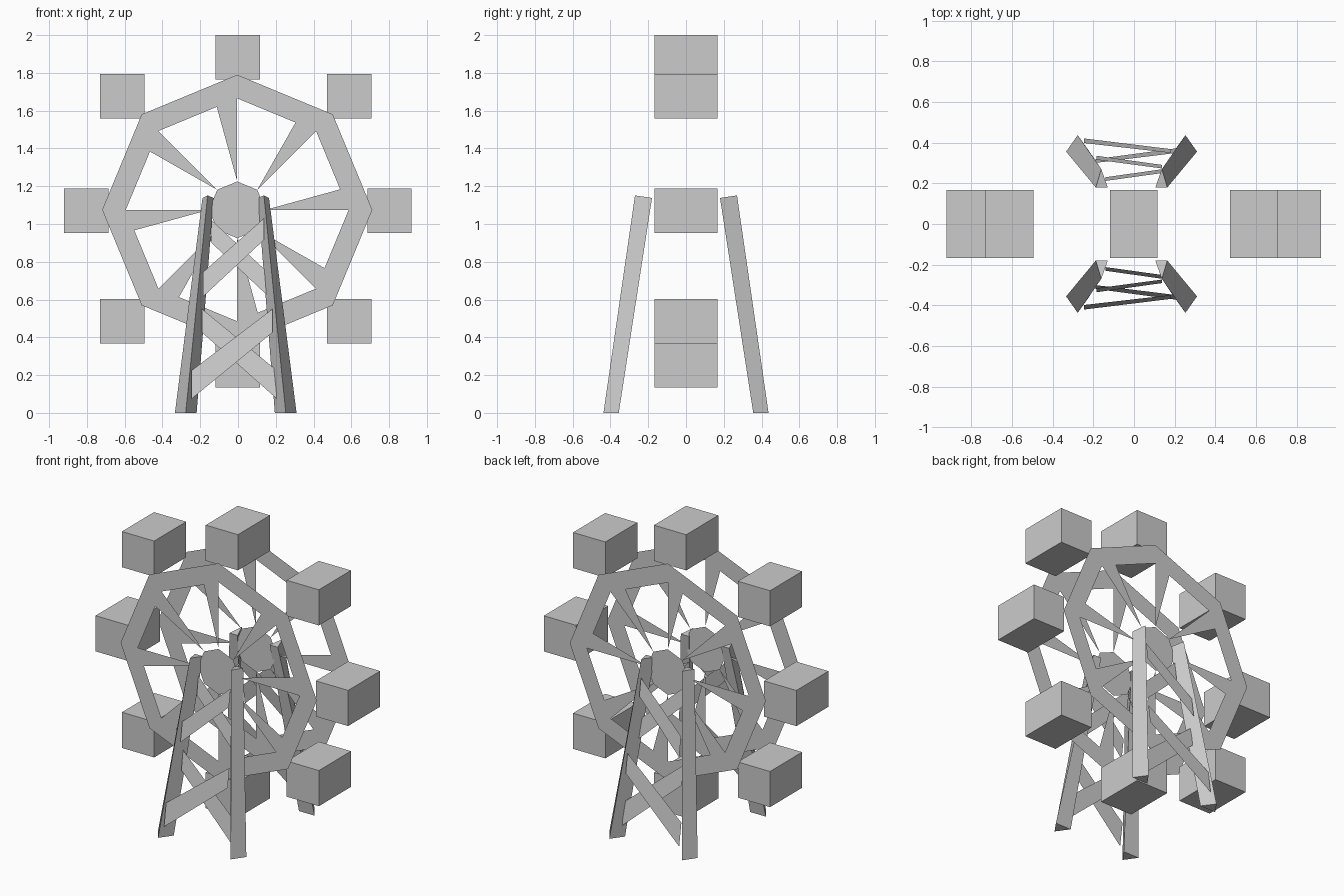
import bpy, math

if "Cube" in bpy.data.objects:
    bpy.data.objects.remove(bpy.data.objects["Cube"])

grey = bpy.data.materials.new("plain grey")
grey.diffuse_color = (0.6, 0.6, 0.6, 1)
grey.use_nodes = True
grey.node_tree.nodes["Principled BSDF"].inputs["Base Color"].default_value = grey.diffuse_color


def make(name, verts, faces):
    mesh = bpy.data.meshes.new(name)
    mesh.from_pydata(verts, [], faces)
    mesh.materials.append(grey)
    mesh.update()
    ob = bpy.data.objects.new(name, mesh)
    bpy.context.collection.objects.link(ob)
    return ob


CX, CZ, N = -0.004, 1.075, 8


def octagon(radius, y):
    return [(CX + radius * math.sin(-k * math.tau / N), y,
             CZ + radius * math.cos(k * math.tau / N)) for k in range(N)]


def mix(a, b, t):
    return tuple(p + (q - p) * t for p, q in zip(a, b))


# Sheet-thin wheels: rim, hub and tapering spokes
for side, y in (("front", -0.195), ("back", 0.195)):
    outer, inner, hub = octagon(0.715, y), octagon(0.59, y), octagon(0.15, y)
    make(side + "_rim", outer + inner,
         [(k, k + N, (k + 1) % N + N, (k + 1) % N) for k in range(N)])
    make(side + "_hub", hub, [tuple(range(N))[::-1]])
    verts = []
    for k in range(N):
        verts += [inner[k], hub[k], mix(inner[k], inner[(k + 1) % N], 0.26)]
    make(side + "_spokes", verts, [(3 * k, 3 * k + 1, 3 * k + 2) for k in range(N)])

# Cabins hanging around the wheel
W, D, H = 0.1175, 0.167, 0.1175
cabins = [(-0.001, 1.8825), (0.589, 1.677), (0.802, 1.071), (0.589, 0.486),
          (-0.001, 0.2525), (-0.612, 0.486), (-0.804, 1.071), (-0.612, 1.677)]
for x, z in cabins:
    corners = [(x + sx * W, sy * D, z + sz * H)
               for sz in (-1, 1) for sx, sy in ((-1, -1), (1, -1), (1, 1), (-1, 1))]
    make("cabin", corners, [(3, 2, 1, 0), (4, 5, 6, 7), (0, 1, 5, 4),
                            (1, 2, 6, 5), (2, 3, 7, 6), (3, 0, 4, 7)])

# Triangular legs leaning inwards
LX = -0.012
foot = [(0.322, 0.356, 0), (0.265, 0.437, 0), (0.207, 0.356, 0)]
head = [(0.176, 0.18, 1.138), (0.149, 0.27, 1.151), (0.117, 0.18, 1.138)]
for sx in (-1, 1):
    for sy in (-1, 1):
        faces = [(0, 1, 2), (5, 4, 3), (0, 3, 4, 1), (1, 4, 5, 2), (2, 5, 3, 0)]
        if sx * sy < 0:
            faces = [f[::-1] for f in faces]
        make("leg", [(LX + sx * x, sy * y, z) for x, y, z in foot + head], faces)

# Flat crossed braces: left x, low z, high z, then right end, then depth at ground
braces = [(-0.245, 0.075, 0.225, 0.182, 0.425, 0.55, 0.432),
          (-0.19, 0.425, 0.55, 0.205, 0.075, 0.225, 0.383),
          (-0.185, 0.615, 0.745, 0.137, 0.915, 1.03, 0.428),
          (-0.14, 0.90, 1.02, 0.157, 0.62, 0.745, 0.365)]
for sy in (-1, 1):
    for xl, zl, zh, xr, wl, wh, depth in braces:
        pts = [(xl, zl), (xr, wl), (xr, wh), (xl, zh)]
        face = (0, 1, 2, 3) if sy < 0 else (3, 2, 1, 0)
        make("brace", [(x, sy * (depth - 0.15 * z), z) for x, z in pts], [face])
